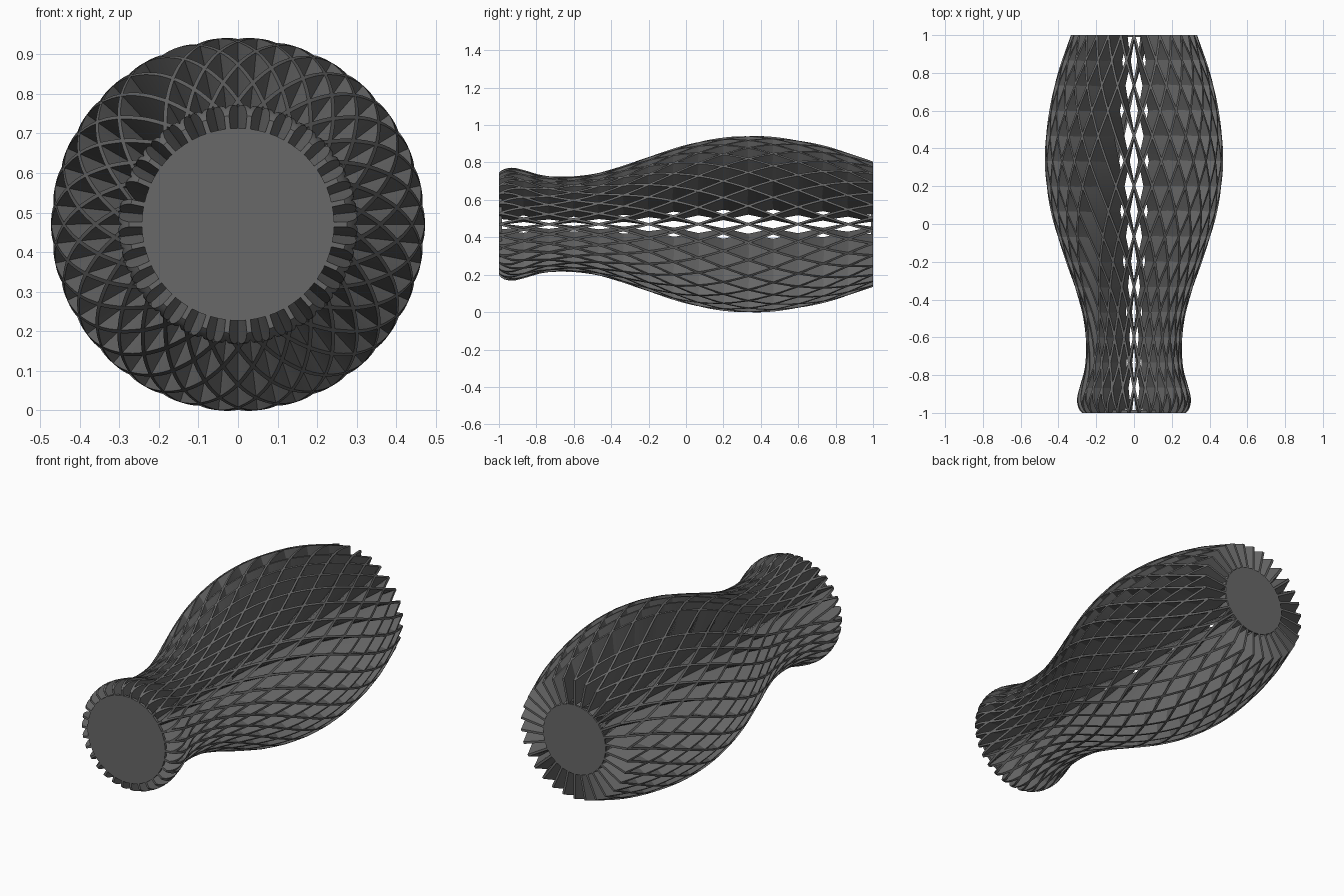
import bpy, bmesh, math

if "Cube" in bpy.data.objects:
    bpy.data.objects.remove(bpy.data.objects["Cube"])

N = 30                    # blades per winding direction
STEP = 2 * math.pi / N
RATE = STEP / 0.2667      # twist per unit length
BELLY = 0.333             # y of the widest ring
CZ = 0.47                 # height of the long axis
THICK = 0.012
DEPTH = 0.58              # inner radius / outer radius
SEG = 60

# Outer silhouette: (y, radius)
PROFILE = [(-1, .275), (-.98, .292), (-.93, .302), (-.87, .29), (-.77, .262),
           (-.65, .254), (-.5, .268), (-.35, .308), (-.2, .36), (0, .424),
           (.17, .459), (.333, .472), (.5, .463), (.75, .417), (1, .335)]


def radius(y):
    """Smooth cubic interpolation of the silhouette."""
    p = PROFILE
    i = max(k for k in range(len(p) - 1) if p[k][0] <= y + 1e-9)

    def slope(k):
        a, b = p[max(k - 1, 0)], p[min(k + 1, len(p) - 1)]
        return (b[1] - a[1]) / (b[0] - a[0])
    h = p[i + 1][0] - p[i][0]
    t = (y - p[i][0]) / h
    return ((2*t**3 - 3*t**2 + 1) * p[i][1] + (t**3 - 2*t*t + t) * h * slope(i)
            + (3*t*t - 2*t**3) * p[i + 1][1] + (t**3 - t*t) * h * slope(i + 1))


mat = bpy.data.materials.new("dark_grey")
mat.diffuse_color = (0.14, 0.14, 0.14, 1)
mat.use_nodes = True
mat.node_tree.nodes["Principled BSDF"].inputs["Base Color"].default_value = mat.diffuse_color


def finish(bm, name):
    bmesh.ops.recalc_face_normals(bm, faces=bm.faces)
    me = bpy.data.meshes.new(name)
    bm.to_mesh(me)
    bm.free()
    me.materials.append(mat)
    ob = bpy.data.objects.new(name, me)
    bpy.context.collection.objects.link(ob)
    return ob


def add_blade(bm, start, direction):
    """One deep radial blade winding along the body."""
    rings = []
    for s in range(SEG + 1):
        # finer samples near the rounded foot
        y = -1 + 2 * (s / SEG) ** 1.25
        ang = start + direction * RATE * (y - BELLY)
        ca, sa = math.cos(ang), math.sin(ang)
        ro = radius(min(y, 1))
        ring = []
        for r, side in ((ro, -1), (ro, 1), (ro * DEPTH, 1), (ro * DEPTH, -1)):
            t = side * THICK / 2
            ring.append(bm.verts.new((r * ca - t * sa, y, CZ + r * sa + t * ca)))
        rings.append(ring)
    for a, b in zip(rings, rings[1:]):
        for k in range(4):
            j = (k + 1) % 4
            bm.faces.new((a[k], a[j], b[j], b[k]))
    bm.faces.new(rings[0])
    bm.faces.new(rings[-1])


# Two counter-wound sets of blades; one blade is left out on the upper side
for name, direction, skip in (("blades_left_wound", -1, 1),
                              ("blades_right_wound", 1, None)):
    bm = bmesh.new()
    for k in range(N):
        if k != skip:
            add_blade(bm, math.pi / 2 + STEP * (k + 0.5), direction)
    ob = finish(bm, name)
    bpy.ops.object.select_all(action='DESELECT')
    ob.select_set(True)
    bpy.context.view_layer.objects.active = ob
    bpy.ops.object.shade_smooth_by_angle(angle=math.radians(30))


# End discs
def disc(name, y0, y1, r, sides=64):
    bm = bmesh.new()
    loops = [[bm.verts.new((r * math.cos(2 * math.pi * i / sides), y,
                            CZ + r * math.sin(2 * math.pi * i / sides)))
              for i in range(sides)] for y in (y0, y1)]
    for i in range(sides):
        j = (i + 1) % sides
        bm.faces.new((loops[0][i], loops[0][j], loops[1][j], loops[1][i]))
    for loop in loops:
        bm.faces.new(loop)
    return finish(bm, name)


disc("base_disc", -1.0, -0.985, 0.243)
disc("top_disc", 0.99, 1.0, 0.195)
